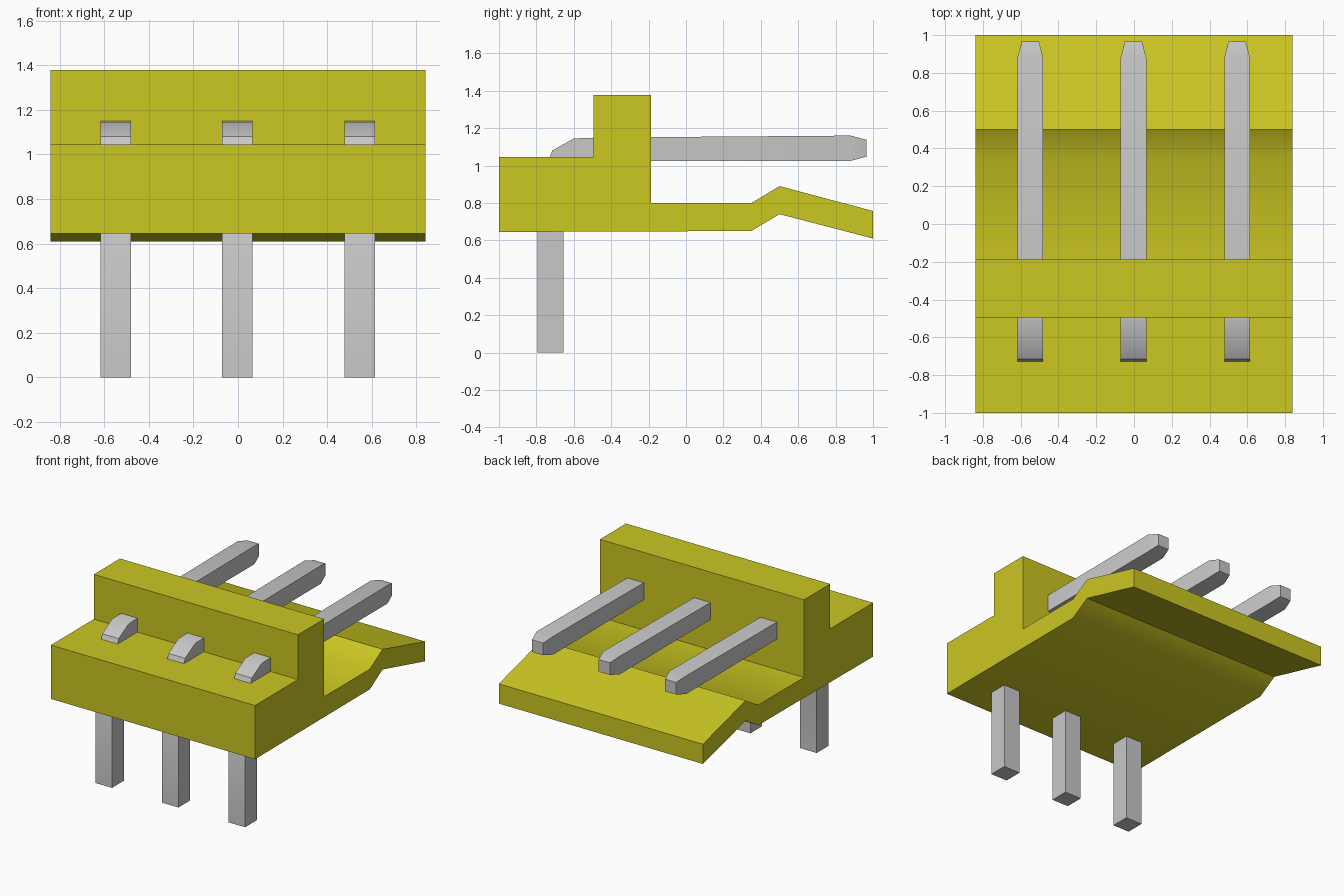
import bpy, bmesh, math

cube = bpy.data.objects.get("Cube")
if cube:
    bpy.data.objects.remove(cube, do_unlink=True)


def material(name, rgb, metallic=0.0):
    mat = bpy.data.materials.new(name)
    mat.use_nodes = True
    mat.diffuse_color = (*rgb, 1)
    bsdf = next(n for n in mat.node_tree.nodes if n.type == 'BSDF_PRINCIPLED')
    bsdf.inputs["Base Color"].default_value = (*rgb, 1)
    return mat


def finish(name, bm, mat):
    """Turn a bmesh into a smooth-by-angle object."""
    bmesh.ops.recalc_face_normals(bm, faces=bm.faces)
    mesh = bpy.data.meshes.new(name)
    bm.to_mesh(mesh)
    bm.free()
    mesh.materials.append(mat)
    obj = bpy.data.objects.new(name, mesh)
    bpy.context.collection.objects.link(obj)
    bpy.ops.object.select_all(action='DESELECT')
    obj.select_set(True)
    bpy.context.view_layer.objects.active = obj
    bpy.ops.object.shade_smooth_by_angle(angle=math.radians(35))
    return obj


yellow = material("yellow plastic", (0.60, 0.57, 0.016))
metal = material("grey metal", (0.58, 0.58, 0.58))

# Housing: one side profile (y, z) extruded across the width
HALF_WIDTH = 0.84
profile = [(-1, 0.645), (0.35, 0.65), (0.5, 0.74), (1, 0.61), (1, 0.757),
           (0.5, 0.89), (0.35, 0.80), (-0.187, 0.80), (-0.187, 1.378),
           (-0.495, 1.378), (-0.495, 1.045), (-1, 1.045)]
bm = bmesh.new()
side = bm.faces.new([bm.verts.new((-HALF_WIDTH, y, z)) for y, z in profile])
ext = bmesh.ops.extrude_face_region(bm, geom=[side])
moved = [g for g in ext["geom"] if isinstance(g, bmesh.types.BMVert)]
bmesh.ops.translate(bm, verts=moved, vec=(2 * HALF_WIDTH, 0, 0))
finish("housing", bm, yellow)

# Bent pin sections: inner (y, z), outer (y, z), half width
sections = [((-0.655, 0.0), (-0.793, 0.0), 0.068),
            ((-0.655, 0.93), (-0.793, 0.93), 0.068),
            ((-0.645, 0.97), (-0.73, 1.04), 0.068),
            ((-0.63, 1.00), (-0.715, 1.08), 0.068),
            ((-0.57, 1.025), (-0.60, 1.145), 0.068),
            ((-0.45, 1.025), (-0.45, 1.15), 0.068),
            ((0.88, 1.025), (0.88, 1.16), 0.068),
            ((0.965, 1.047), (0.965, 1.138), 0.046)]


def pin(name, x):
    bm = bmesh.new()
    rings = []
    for inner, outer, hw in sections:
        rings.append([bm.verts.new(co) for co in (
            (x - hw, *inner), (x + hw, *inner), (x + hw, *outer), (x - hw, *outer))])
    for a, b in zip(rings, rings[1:]):
        for i in range(4):
            j = (i + 1) % 4
            bm.faces.new((a[i], a[j], b[j], b[i]))
    bm.faces.new(rings[0])
    bm.faces.new(rings[-1])
    finish(name, bm, metal)


for name, x in (("right_pin", -0.549), ("middle_pin", -0.003), ("left_pin", 0.546)):
    pin(name, x)
